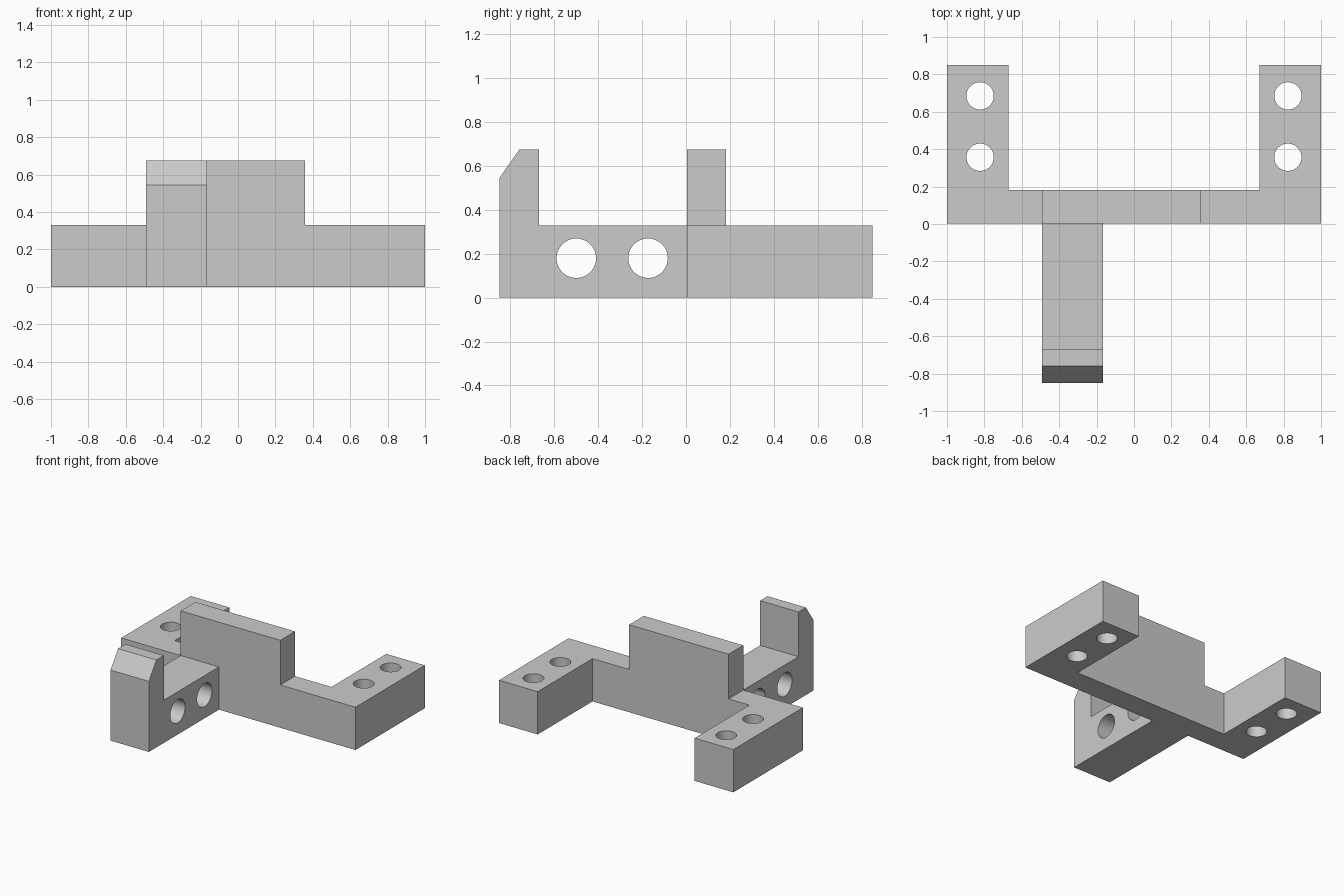
import bpy, bmesh, math
from mathutils import Matrix, Vector

if "Cube" in bpy.data.objects:
    bpy.data.objects.remove(bpy.data.objects["Cube"])

grey = bpy.data.materials.new("plain grey")
grey.diffuse_color = (0.6, 0.6, 0.6, 1)
grey.use_nodes = True
grey.node_tree.nodes["Principled BSDF"].inputs["Base Color"].default_value = grey.diffuse_color


def finish(name, bm):
    bmesh.ops.recalc_face_normals(bm, faces=bm.faces)
    mesh = bpy.data.meshes.new(name)
    bm.to_mesh(mesh)
    bm.free()
    mesh.materials.append(grey)
    obj = bpy.data.objects.new(name, mesh)
    bpy.context.collection.objects.link(obj)
    return obj


def extrude(name, points, along):
    """Extrude a closed outline of 3D points along a vector."""
    bm = bmesh.new()
    face = bm.faces.new([bm.verts.new(p) for p in points])
    new = bmesh.ops.extrude_face_region(bm, geom=[face])["geom"]
    verts = [g for g in new if isinstance(g, bmesh.types.BMVert)]
    bmesh.ops.translate(bm, verts=verts, vec=Vector(along))
    return finish(name, bm)


def cylinder(name, centre, axis, radius):
    bm = bmesh.new()
    turn = Matrix.Rotation(math.pi / 2, 4, 'Y') if axis == 'X' else Matrix()
    bmesh.ops.create_cone(bm, cap_ends=True, segments=64, radius1=radius,
                          radius2=radius, depth=1.0,
                          matrix=Matrix.Translation(centre) @ turn)
    return finish(name, bm)


def combine(target, other, operation):
    """Apply a boolean and remove the used object."""
    bpy.context.view_layer.objects.active = target
    mod = target.modifiers.new(operation, 'BOOLEAN')
    mod.operation = operation
    mod.solver = 'EXACT'
    mod.object = other
    bpy.ops.object.modifier_apply(modifier=mod.name)
    bpy.data.objects.remove(other)


BAR, TOP = 0.33, 0.675            # low and raised heights
FRONT, BACK, END = 0.004, 0.183, 0.851
LEFT, RIGHT, WALL = -0.492, -0.165, 0.358

# U-shaped mounting frame: crossbar with two legs
outline = [(-1, FRONT), (1, FRONT), (1, END), (0.67, END),
           (0.67, BACK), (-0.67, BACK), (-0.67, END), (-1, END)]
bracket = extrude("bracket", [(x, y, 0) for x, y in outline], (0, 0, BAR))

# Raised wall in the middle of the crossbar
wall = extrude("raised_wall", [(LEFT, FRONT, 0), (WALL, FRONT, 0),
                               (WALL, FRONT, TOP), (LEFT, FRONT, TOP)],
               (0, BACK - FRONT, 0))
combine(bracket, wall, 'UNION')

# Forward arm ending in a chamfered upright
side = [(FRONT, 0), (FRONT, BAR), (-0.669, BAR), (-0.669, TOP),
        (-0.76, TOP), (-0.851, 0.545), (-0.851, 0)]
arm = extrude("hooked_arm", [(LEFT, y, z) for y, z in side], (RIGHT - LEFT, 0, 0))
combine(bracket, arm, 'UNION')

# Screw holes through the legs
for x in (-0.823, 0.823):
    for y in (0.357, 0.685):
        combine(bracket, cylinder("screw_hole", (x, y, 0.16), 'Z', 0.073), 'DIFFERENCE')

# Cross holes through the arm
for y in (-0.5, -0.173):
    combine(bracket, cylinder("cross_hole", (LEFT, y, 0.18), 'X', 0.09), 'DIFFERENCE')

bpy.ops.object.select_all(action='DESELECT')
bracket.select_set(True)
bpy.context.view_layer.objects.active = bracket
bpy.ops.object.shade_smooth_by_angle(angle=math.radians(30))
